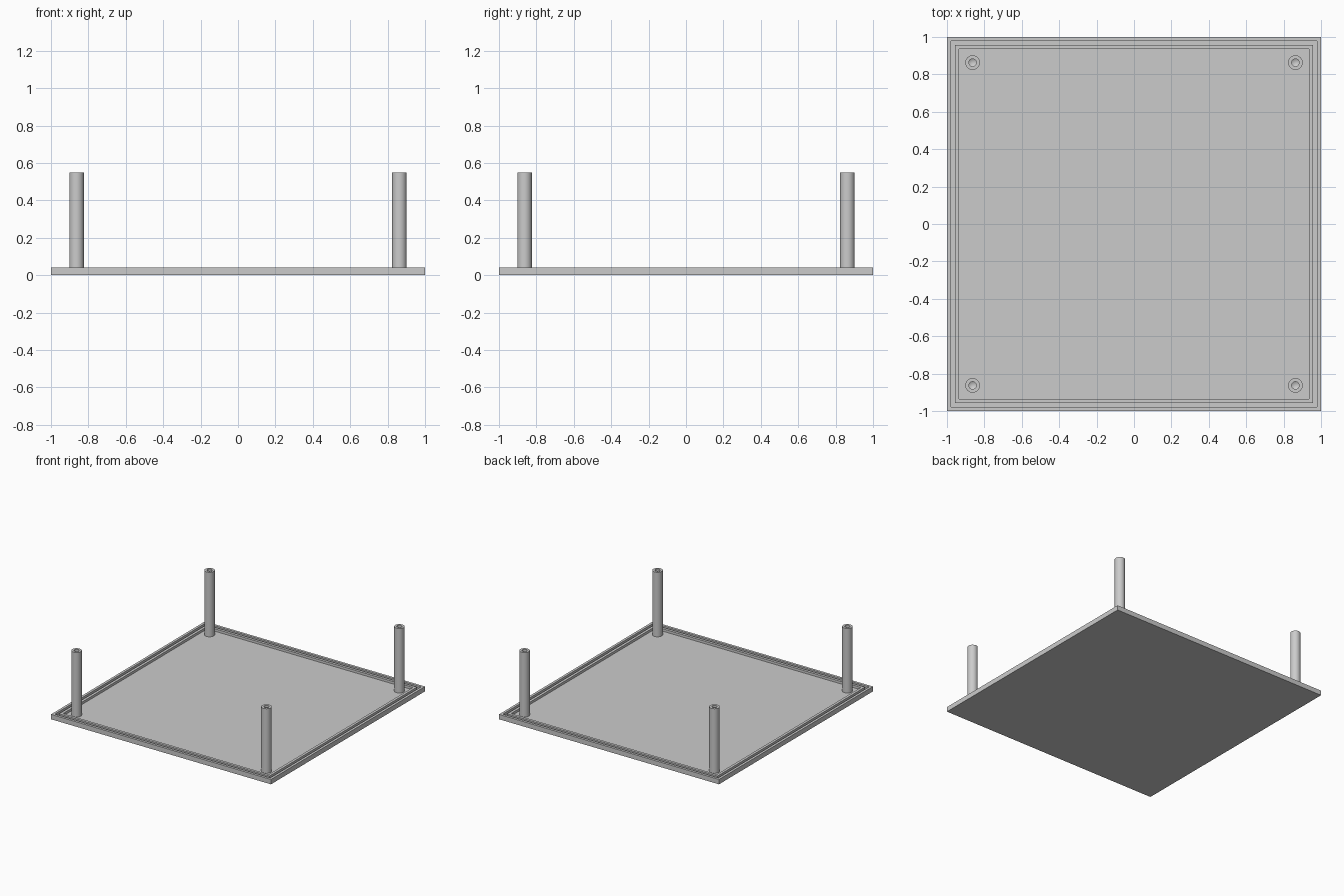
import bpy, bmesh, math
from mathutils import Matrix

cube = bpy.data.objects.get("Cube")
if cube:
    bpy.data.objects.remove(cube, do_unlink=True)

grey = bpy.data.materials.new("light grey")
grey.use_nodes = True
colour = (0.6, 0.6, 0.6, 1)
grey.diffuse_color = colour
grey.node_tree.nodes["Principled BSDF"].inputs["Base Color"].default_value = colour


def sweep(name, profile, sides, start, smooth, location=(0, 0, 0)):
    """Join (radius, height) rings around z; a zero radius closes to a point."""
    bm = bmesh.new()
    rings = []
    for radius, height in profile:
        if radius == 0:
            rings.append([bm.verts.new((0, 0, height))] * sides)
            continue
        angles = [start + math.tau * i / sides for i in range(sides)]
        rings.append([bm.verts.new((radius * math.cos(a), radius * math.sin(a), height))
                      for a in angles])
    for low, high in zip(rings, rings[1:]):
        for i in range(sides):
            j = (i + 1) % sides
            corners = list(dict.fromkeys((low[i], low[j], high[j], high[i])))
            bm.faces.new(corners)
    # Flat caps on any open end
    for ring in (rings[0], rings[-1]):
        if ring[0] is not ring[1]:
            bm.faces.new(ring)
    bmesh.ops.recalc_face_normals(bm, faces=bm.faces)
    mesh = bpy.data.meshes.new(name)
    bm.to_mesh(mesh)
    bm.free()
    mesh.materials.append(grey)
    obj = bpy.data.objects.new(name, mesh)
    obj.location = location
    bpy.context.collection.objects.link(obj)
    if smooth:
        bpy.ops.object.select_all(action="DESELECT")
        obj.select_set(True)
        bpy.context.view_layer.objects.active = obj
        bpy.ops.object.shade_smooth_by_angle(angle=math.radians(30))
    return obj


# Square base plate: outer rim, groove, inner rim and sunken floor
TOP, FLOOR = 0.04, 0.02
steps = [(1, 0), (1, TOP), (0.979, TOP), (0.979, FLOOR),
         (0.957, FLOOR), (0.957, TOP), (0.935, TOP), (0.935, FLOOR)]
sweep("base_plate", [(half * math.sqrt(2), z) for half, z in steps],
      4, math.pi / 4, False)

# Four corner posts with a blind screw hole ending in a drill cone
post = [(0.039, FLOOR), (0.039, 0.55), (0.02, 0.55), (0.02, 0.3), (0, 0.288)]
for depth, y in (("front", -0.863), ("back", 0.863)):
    for side, x in (("right", -0.863), ("left", 0.863)):
        sweep(f"{depth}_{side}_post", post, 32, 0, True, (x, y, 0))
